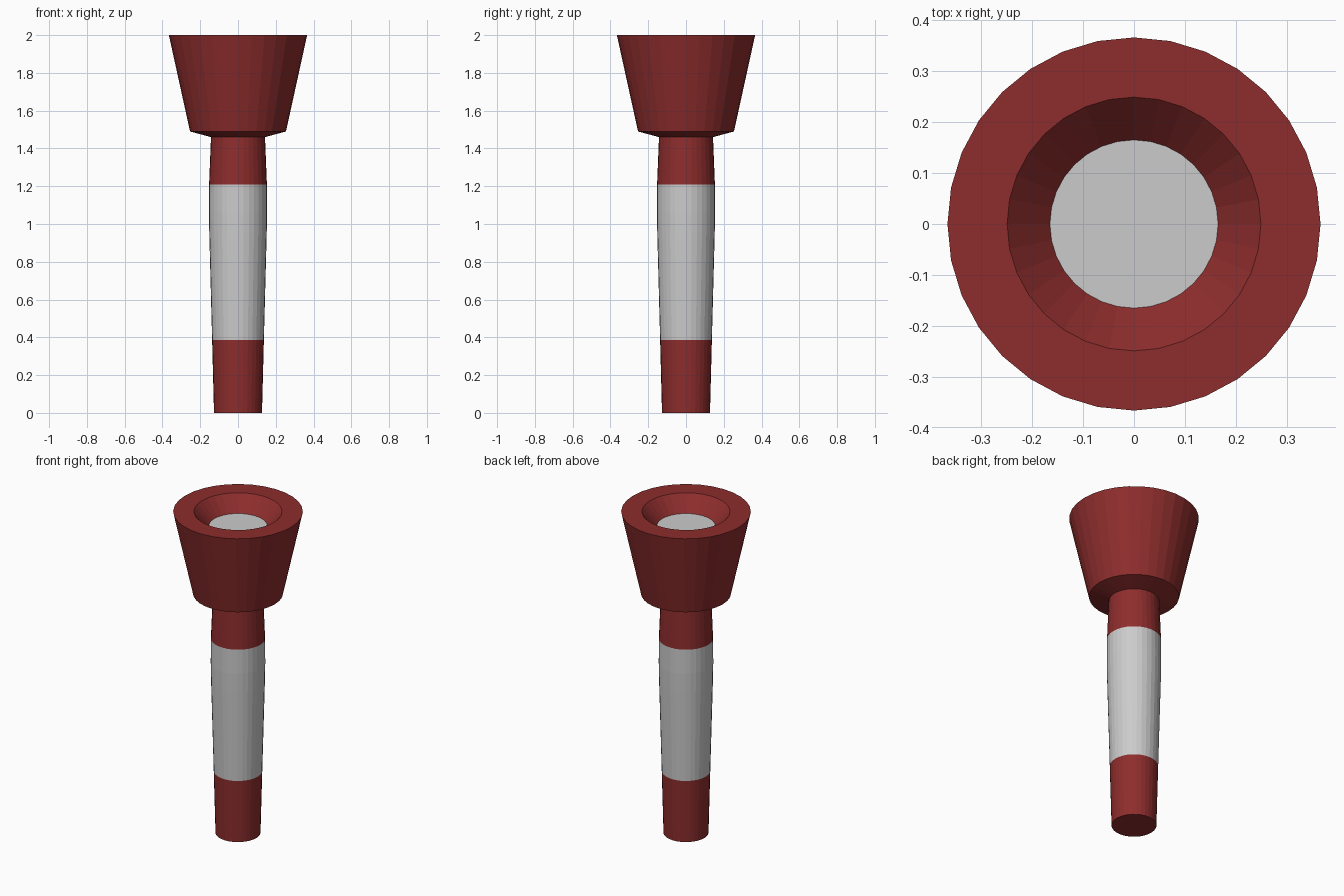
import bpy, bmesh
from math import cos, sin, tau

if "Cube" in bpy.data.objects:
    bpy.data.objects.remove(bpy.data.objects["Cube"])

SIDES = 32

red = bpy.data.materials.new("dark_red")
red.diffuse_color = (0.27, 0.026, 0.026, 1)
red.use_nodes = True
red.node_tree.nodes["Principled BSDF"].inputs["Base Color"].default_value = red.diffuse_color


def lathe(name, profile, mat=None, cap_start=False):
    """Spin a (radius, z) profile round the z axis with flat facets."""
    bm = bmesh.new()
    rings = [[bm.verts.new((r * cos(tau * i / SIDES), r * sin(tau * i / SIDES), z))
              for i in range(SIDES)] for r, z in profile]
    for low, high in zip(rings, rings[1:]):
        for i in range(SIDES):
            j = (i + 1) % SIDES
            bm.faces.new((low[i], low[j], high[j], high[i]))
    if cap_start:
        bm.faces.new(rings[0][::-1])
    mesh = bpy.data.meshes.new(name)
    bm.to_mesh(mesh)
    bm.free()
    obj = bpy.data.objects.new(name, mesh)
    bpy.context.collection.objects.link(obj)
    if mat:
        mesh.materials.append(mat)
    return obj


# Stem: red tip, grey grip band, red neck
lathe("stem_tip", [(0.127, 0), (0.137, 0.385)], red, cap_start=True)
lathe("grip_band", [(0.137, 0.385), (0.152, 0.95), (0.154, 1.06), (0.153, 1.21)])
lathe("neck", [(0.153, 1.21), (0.143, 1.46)], red)

# Flared head: underside, outer wall, flat rim, sloping cup wall
lathe("head", [(0.143, 1.46), (0.254, 1.49), (0.366, 2.0),
               (0.249, 2.0), (0.165, 1.91)], red)

# Grey disc closing the bottom of the cup
bpy.ops.mesh.primitive_circle_add(vertices=SIDES, radius=0.165,
                                  fill_type='NGON', location=(0, 0, 1.91))
bpy.context.object.name = "cup_floor"
